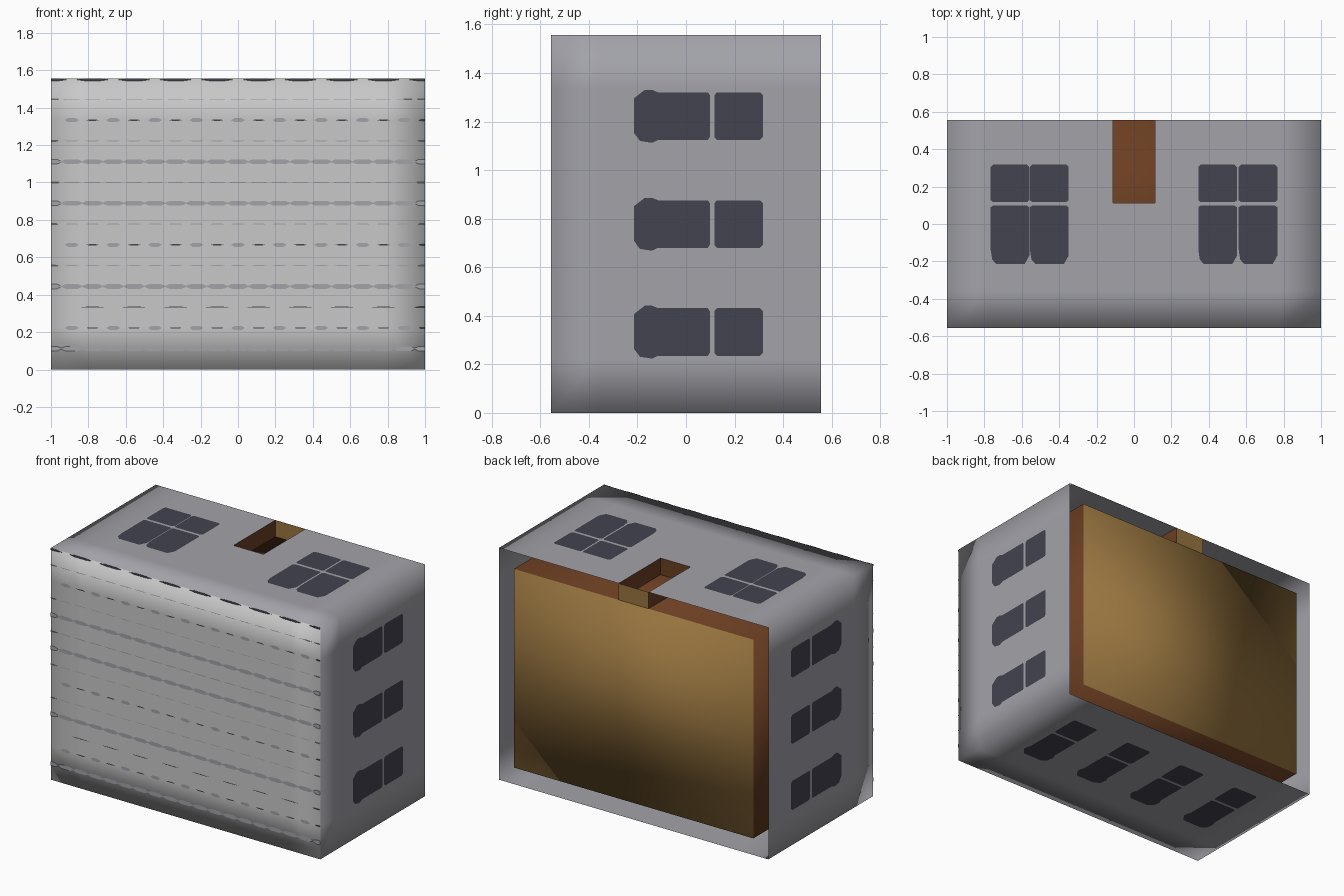
import bpy, bmesh
from mathutils import Vector

if "Cube" in bpy.data.objects:
    bpy.data.objects.remove(bpy.data.objects["Cube"])

U = 1 / 9                       # layout module: body is 18 x 10 x 14 modules
X, Y, Z = 1.0, 5 * U, 14 * U


def srgb(h):
    c = [int(h[i:i + 2], 16) / 255 for i in (0, 2, 4)]
    return tuple(v / 12.92 if v <= 0.04045 else ((v + 0.055) / 1.055) ** 2.4 for v in c) + (1,)


def material(name, h):
    m = bpy.data.materials.new(name)
    m.diffuse_color = srgb(h)
    m.use_nodes = True
    m.node_tree.nodes["Principled BSDF"].inputs["Base Color"].default_value = m.diffuse_color
    return m


GREY = material("body grey", "A2A2A9")
LIGHT = material("front light grey", "C8C8C8")
DARK = material("vent dark", "434350")
GOLD = material("panel ochre", "97743F")
BROWN = material("side brown", "6B3E22")


def finish(name, bm, mats, smooth=True):
    me = bpy.data.meshes.new(name)
    for f in bm.faces:
        f.smooth = smooth
    bm.to_mesh(me)
    bm.free()
    for m in mats:
        me.materials.append(m)
    ob = bpy.data.objects.new(name, me)
    bpy.context.collection.objects.link(ob)
    return ob


def lattice_box(xs, ys, zs, keep):
    """Box skin made of grid faces; keep(centre, normal) filters faces."""
    bm = bmesh.new()
    axes = (xs, ys, zs)
    for a in range(3):
        b, c = (a + 1) % 3, (a + 2) % 3
        for side in (0, -1):
            n = Vector((0, 0, 0))
            n[a] = 1 if side else -1
            for b0, b1 in zip(axes[b], axes[b][1:]):
                for c0, c1 in zip(axes[c], axes[c][1:]):
                    pts = []
                    for vb, vc in ((b0, c0), (b1, c0), (b1, c1), (b0, c1)):
                        p = Vector((0, 0, 0))
                        p[a], p[b], p[c] = axes[a][side], vb, vc
                        pts.append(p)
                    if not side:
                        pts.reverse()
                    if keep(sum(pts, Vector()) / 4, n):
                        bm.faces.new([bm.verts.new(p) for p in pts])
    bmesh.ops.remove_doubles(bm, verts=bm.verts, dist=1e-5)
    bm.normal_update()
    return bm


# Outer shell: open at the back, slot cut in the top, softly shaded edges
def shell_keep(c, n):
    slot = n.z > 0.5 and abs(c.x) < U and c.y > U
    return not slot and n.y < 0.5


bm = lattice_box([-X, -7 * U, -U, U, 7 * U, X], [-Y, -3.2 * U, U, Y],
                 [0, 2 * U, 12 * U, Z], shell_keep)
for f in bm.faces:
    f.material_index = 1 if f.normal.y < -0.5 else 0
finish("outer_shell", bm, [GREY, LIGHT])

# Inner block: ochre back panel flush with the shell, brown sides
bm = lattice_box([-8 * U, 8 * U], [-4 * U, Y], [U, 13 * U], lambda c, n: True)
for f in bm.faces:
    f.material_index = 1 if f.normal.y > 0.5 else 0
finish("inner_block", bm, [BROWN, GOLD])

# Slot lining: brown walls, ochre tab at the back
bm = lattice_box([-U, U], [U, Y], [13 * U, Z], lambda c, n: abs(n.z) < 0.5)
for f in bm.faces:
    f.material_index = 1 if f.normal.y > 0.5 else 0
finish("slot_lining", bm, [BROWN, GOLD], False)

# Dark vents: (u, v) outlines placed on each side; u runs front to back
OUT = 0.003


def vent_outlines(centre, half, bulge_a=0.012, bulge_b=0.01):
    a, b = centre - half, centre + half
    front = [(-0.215, a + 0.03), (-0.19, a - bulge_a + 0.008), (-0.14, a - bulge_a),
             (-0.115, a), (0.09, a), (0.098, a + 0.012), (0.098, b - 0.012),
             (0.09, b), (-0.115, b), (-0.14, b + bulge_b), (-0.17, b + bulge_b),
             (-0.215, b - 0.025)]
    back = [(0.127, a), (0.305, a), (0.317, a + 0.012), (0.317, b - 0.012),
            (0.305, b), (0.127, b), (0.117, b - 0.012), (0.117, a + 0.012)]
    return [front, back]


def vents(name, outlines, place, normal):
    bm = bmesh.new()
    for o in outlines:
        f = bm.faces.new([bm.verts.new(place(u, v)) for u, v in o])
        f.normal_update()
        if f.normal.dot(Vector(normal)) < 0:
            f.normal_flip()
    finish(name, bm, [DARK], False)


side = [o for k in (3, 7, 11) for o in vent_outlines(k * U, 0.098)]
for s, word in ((1, "right"), (-1, "left")):
    vents(word + "_vents", side, lambda u, v: (s * (X + OUT), u, v), (s, 0, 0))
top = [o for k in (-6, -4, 4, 6) for o in vent_outlines(k * U * 1.0 + (-0.0), 0.1, 0, 0)]
top = [o for c in (-0.663, -0.453, 0.447, 0.663)
       for o in vent_outlines(c, 0.103, 0, 0)]
vents("top_vents", top, lambda u, v: (v, u, Z + OUT), (0, 0, 1))
under = [o for k in (-6, -2, 2, 6) for o in vent_outlines(k * U, 0.098)]
vents("bottom_vents", under, lambda u, v: (v, u, -0.001), (0, 0, -1))


# Front grille: rows of lens-shaped and thin slits
def slits(name, rows, mat):
    bm = bmesh.new()
    for z, start, step, w, h in rows:
        x = start
        while x < X + w / 2:
            pts = [(-w / 2, 0), (-w / 4, -h / 2), (w / 4, -h / 2),
                   (w / 2, 0), (w / 4, h / 2), (-w / 4, h / 2)]
            bm.faces.new([bm.verts.new((max(-X, min(X, x + a)), -Y - OUT,
                                        max(0, min(Z, z + b)))) for a, b in pts])
            x += step
    finish(name, bm, [mat], False)


grey_rows = [(k * U, -X, U, 0.095, 0.004) for k in (5, 7, 11, 13)]
grey_rows += [(9 * U, -X, U, 0.105, 0.006)]
grey_rows += [(k * U, -8 * U, 2 * U, 0.075, 0.022) for k in (2, 6, 12)]
grey_rows += [(k * U, -X, U, 0.125, 0.026) for k in (1, 4, 8, 10)]
dark_rows = [(k * U, -7 * U, 2 * U, 0.07, 0.007) for k in (2, 6, 12)]
dark_rows += [(3 * U, -7 * U, 2 * U, 0.13, 0.005), (Z - 0.006, -X, 2 * U, 0.17, 0.012)]
slits("grille_grey_slits", grey_rows, GREY)
slits("grille_dark_slits", dark_rows, DARK)
